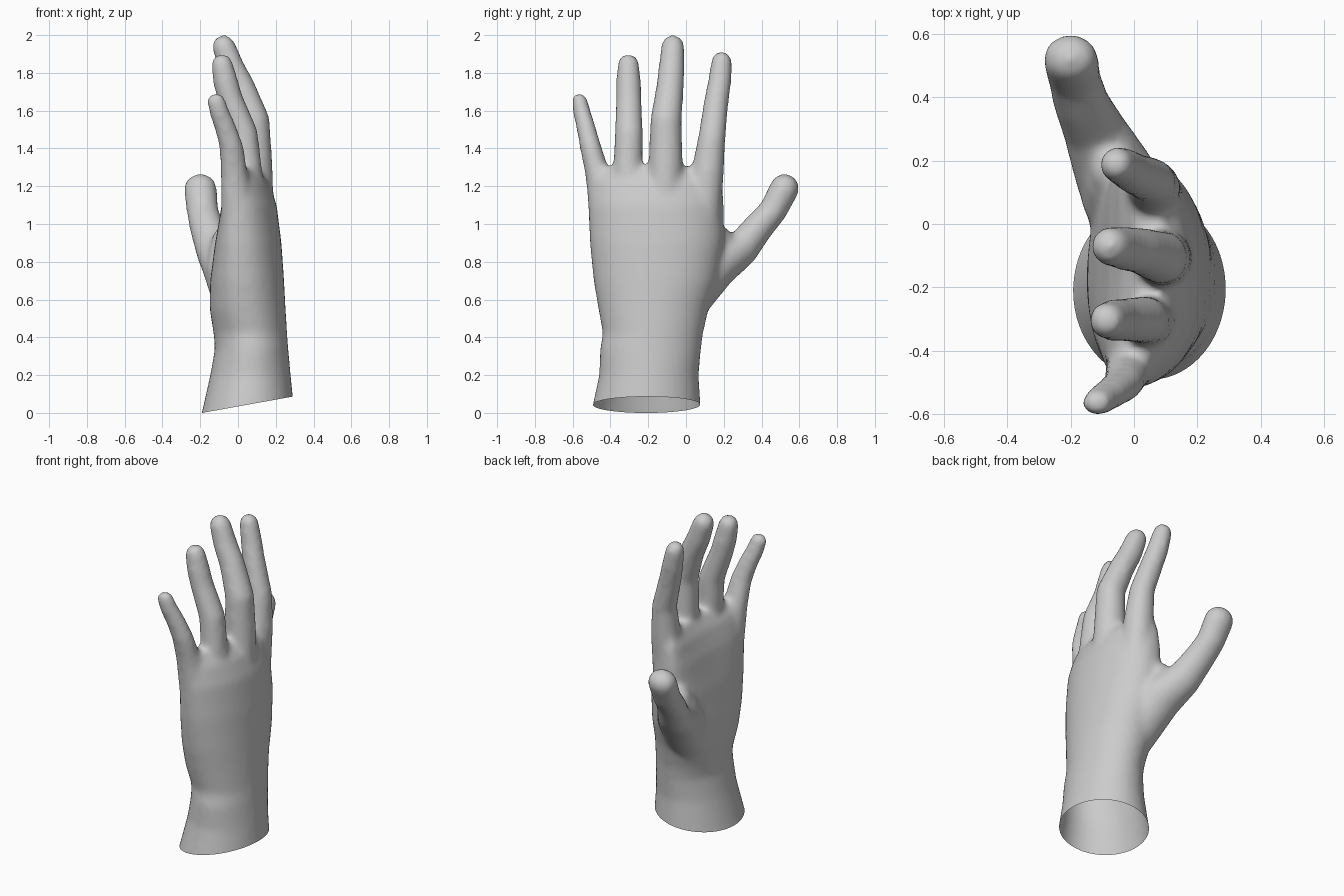
import bpy, bmesh, math
from mathutils import Vector

if "Cube" in bpy.data.objects:
    bpy.data.objects.remove(bpy.data.objects["Cube"])

bm = bmesh.new()

# Palm and wrist sections: z, x min, x max, y min, y max
SECTIONS = [
    (-0.10, -0.225, 0.302, -0.522, 0.088),
    (0.00, -0.192, 0.299, -0.503, 0.080),
    (0.20, -0.147, 0.279, -0.460, 0.067),
    (0.34, -0.122, 0.266, -0.455, 0.080),
    (0.42, -0.129, 0.260, -0.440, 0.090),
    (0.55, -0.150, 0.252, -0.464, 0.120),
    (0.70, -0.147, 0.244, -0.489, 0.170),
    (0.90, -0.120, 0.230, -0.509, 0.200),
    (1.10, -0.080, 0.205, -0.517, 0.200),
    (1.22, -0.040, 0.165, -0.510, 0.192),
    (1.30, 0.010, 0.105, -0.495, 0.165),
]
# Digits: path points x, y, z, radius
DIGITS = {
    "thumb": [(0.00, 0.00, 0.58, 0.115), (-0.06, 0.16, 0.78, 0.118),
              (-0.125, 0.297, 0.872, 0.093), (-0.167, 0.385, 0.985, 0.081),
              (-0.188, 0.46, 1.07, 0.076), (-0.2, 0.521, 1.188, 0.079)],
    "thumb web": [(-0.02, -0.02, 0.58, 0.10), (-0.06, 0.09, 0.76, 0.11),
                  (-0.05, 0.14, 0.87, 0.10), (-0.055, 0.165, 0.91, 0.085)],
    "index": [(0.06, 0.09, 1.00, 0.09), (0.06, 0.115, 1.28, 0.087),
              (0.055, 0.137, 1.46, 0.073), (-0.005, 0.162, 1.66, 0.066),
              (-0.03, 0.178, 1.75, 0.063), (-0.055, 0.188, 1.86, 0.056)],
    "middle": [(0.11, -0.12, 1.00, 0.085), (0.092, -0.107, 1.30, 0.092),
               (0.085, -0.106, 1.55, 0.084), (0.02, -0.085, 1.72, 0.074),
               (-0.035, -0.076, 1.83, 0.070), (-0.075, -0.07, 1.939, 0.063)],
    "ring": [(0.08, -0.28, 1.00, 0.08), (0.048, -0.308, 1.30, 0.079),
             (0.03, -0.302, 1.48, 0.076), (-0.04, -0.303, 1.66, 0.068),
             (-0.065, -0.304, 1.75, 0.067), (-0.085, -0.305, 1.843, 0.059)],
    "little": [(0.0, -0.43, 1.00, 0.08), (-0.02, -0.467, 1.26, 0.066),
               (-0.035, -0.506, 1.41, 0.057), (-0.07, -0.532, 1.52, 0.051),
               (-0.097, -0.55, 1.585, 0.048), (-0.117, -0.564, 1.652, 0.044)],
}
# Extra thickness front to back
DEPTH = {"thumb": 1.12, "little": 1.12}


def loft(rings):
    for a, b in zip(rings, rings[1:]):
        for i in range(len(a)):
            j = (i + 1) % len(a)
            bm.faces.new((a[i], a[j], b[j], b[i]))
    bm.faces.new(rings[0][::-1])
    bm.faces.new(rings[-1])


def palm_ring(z, x0, x1, y0, y1, count=48):
    t = min(1, max(0, (z - 0.4) / 0.8))
    power = 2 / (2 + 0.6 * t)
    ring = []
    for i in range(count):
        a = 2 * math.pi * i / count
        c, s = math.cos(a), math.sin(a)
        u = math.copysign(abs(c) ** power, c)
        v = math.copysign(abs(s) ** power, s)
        # Arch the knuckle row, dropping the little finger side more
        x = (x0 + x1) / 2 + u * (x1 - x0) / 2 - t * (0.065 * v * v - 0.008 * v)
        ring.append(bm.verts.new((x, (y0 + y1) / 2 + v * (y1 - y0) / 2, z)))
    return ring


def digit_ring(centre, axis, radius, depth, count=20):
    side = axis.cross(Vector((0, 1, 0))).normalized()
    up = side.cross(axis).normalized()
    return [bm.verts.new(centre + radius * (math.cos(a) * depth * side - math.sin(a) * up))
            for a in (2 * math.pi * i / count for i in range(count))]


def digit(points, depth):
    pts = [Vector(p) for p in points]
    rings = []
    for i, p in enumerate(pts):
        axis = (pts[min(i + 1, len(pts) - 1)] - pts[max(i - 1, 0)]).to_3d().normalized()
        rings.append(digit_ring(p.to_3d(), axis, p[3], depth))
    # Round tip
    for deg in (20, 40, 60, 75, 87):
        a = math.radians(deg)
        tip = p.to_3d() + axis * p[3] * math.sin(a)
        rings.append(digit_ring(tip, axis, p[3] * math.cos(a), depth))
    loft(rings)


# Palm, then digits
loft([palm_ring(*s) for s in SECTIONS])
for name, path in DIGITS.items():
    digit(path, DEPTH.get(name, 1.0))

bmesh.ops.recalc_face_normals(bm, faces=bm.faces[:])
mesh = bpy.data.meshes.new("hand")
bm.to_mesh(mesh)
bm.free()
hand = bpy.data.objects.new("hand", mesh)
bpy.context.collection.objects.link(hand)
bpy.context.view_layer.objects.active = hand
hand.select_set(True)

# Fuse into one skin and soften the joins
remesh = hand.modifiers.new("fuse", 'REMESH')
remesh.mode = 'VOXEL'
remesh.voxel_size = 0.016
smooth = hand.modifiers.new("soften", 'SMOOTH')
smooth.factor = 0.5
smooth.iterations = 14
for name in ("fuse", "soften"):
    bpy.ops.object.modifier_apply(modifier=name)

# Slanted open cut at the wrist
bm = bmesh.new()
bm.from_mesh(hand.data)
bmesh.ops.bisect_plane(bm, geom=bm.verts[:] + bm.edges[:] + bm.faces[:],
                       plane_co=(-0.19, 0, 0.0), plane_no=(-0.18, 0, 1), clear_inner=True)
for f in bm.faces:
    f.smooth = True
bm.to_mesh(hand.data)
bm.free()

# Colour
grey = bpy.data.materials.new("plain grey")
grey.diffuse_color = (0.6, 0.6, 0.6, 1)
grey.use_nodes = True
grey.node_tree.nodes["Principled BSDF"].inputs["Base Color"].default_value = grey.diffuse_color
hand.data.materials.clear()
hand.data.materials.append(grey)
